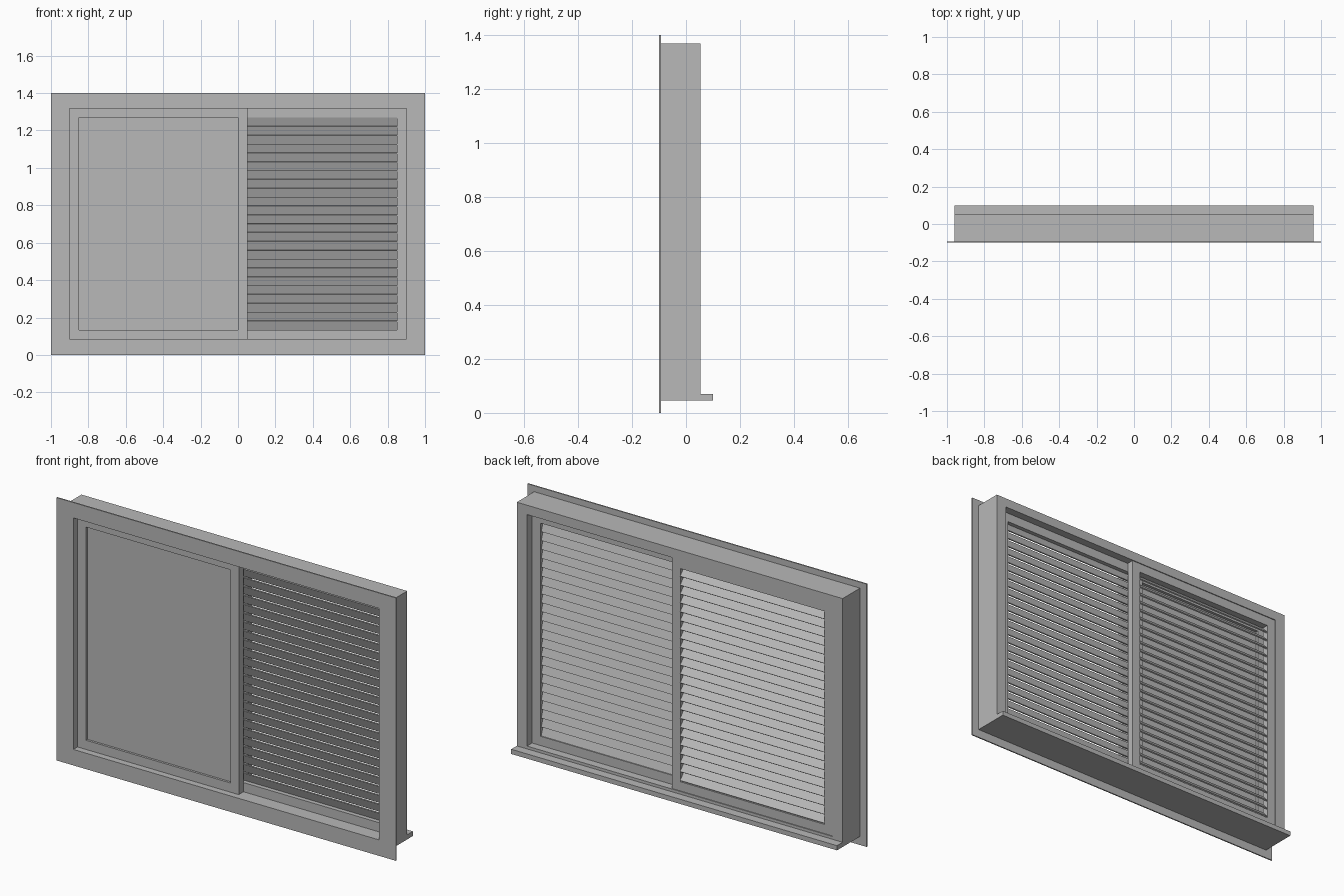
import bpy
import bmesh
from math import radians
from mathutils import Matrix, Vector

old = bpy.data.objects.get("Cube")
if old:
    bpy.data.objects.remove(old, do_unlink=True)

grey = bpy.data.materials.new("plain_grey")
grey.use_nodes = True
colour = (0.48, 0.48, 0.48, 1)
grey.diffuse_color = colour
grey.node_tree.nodes["Principled BSDF"].inputs["Base Color"].default_value = colour


def finish(name, bm):
    bmesh.ops.recalc_face_normals(bm, faces=bm.faces)
    mesh = bpy.data.meshes.new(name)
    bm.to_mesh(mesh)
    bm.free()
    mesh.materials.append(grey)
    obj = bpy.data.objects.new(name, mesh)
    bpy.context.collection.objects.link(obj)
    return obj


def box(name, x, y, z, tilt=0):
    """Box from (min, max) pairs, tilted about its own x axis."""
    size = [b - a for a, b in (x, y, z)]
    centre = Vector([(a + b) / 2 for a, b in (x, y, z)])
    bm = bmesh.new()
    bmesh.ops.create_cube(bm, size=1, matrix=Matrix.Translation(centre)
                          @ Matrix.Rotation(tilt, 4, 'X')
                          @ Matrix.Diagonal((*size, 1)))
    return finish(name, bm)


def ring(name, outer_x, outer_z, inner_x, inner_z, y):
    """Rectangular frame with a rectangular opening."""
    bm = bmesh.new()
    loops = []
    for xs, zs, depth in ((outer_x, outer_z, y[0]), (outer_x, outer_z, y[1]),
                          (inner_x, inner_z, y[1]), (inner_x, inner_z, y[0])):
        corners = ((xs[0], zs[0]), (xs[1], zs[0]), (xs[1], zs[1]), (xs[0], zs[1]))
        loops.append([bm.verts.new((cx, depth, cz)) for cx, cz in corners])
    for k in range(4):
        a, b = loops[k], loops[(k + 1) % 4]
        for i in range(4):
            j = (i + 1) % 4
            bm.faces.new((a[i], a[j], b[j], b[i]))
    return finish(name, bm)


# Fixed surround: thin front trim, deep frame and projecting back sill
opening_x, opening_z = (-0.9, 0.9), (0.085, 1.318)
ring("front_trim", (-1, 1), (0, 1.4), opening_x, opening_z, (-0.1, -0.093))
ring("window_frame", (-0.96, 0.96), (0.045, 1.368), opening_x, opening_z, (-0.093, 0.053))
box("back_sill", (-0.96, 0.96), (0.053, 0.1), (0.045, 0.07))

# Sliding leaves on three tracks
border = 0.049
pane_z = (opening_z[0] + border, opening_z[1] - border)


def leaf(name, x, y):
    inner = (x[0] + 0.05, x[1] - 0.05)
    ring(name, x, opening_z, inner, pane_z, y)
    return inner


def louvres(name, x, y_mid, length, tilt, count=24):
    pitch = (pane_z[1] - pane_z[0]) / count
    z = pane_z[0] + pitch / 2
    slat = box(name, x, (y_mid - 0.003, y_mid + 0.003),
               (z - length / 2, z + length / 2), radians(tilt))
    array = slat.modifiers.new("repeat", 'ARRAY')
    array.count = count
    array.use_relative_offset = False
    array.use_constant_offset = True
    array.constant_offset_displace = (0, 0, pitch)


# Front track: solid pane
inner = leaf("pane_leaf", (-0.9, 0.05), (-0.065, -0.027))
box("pane", inner, (-0.053, -0.043), pane_z)

# Middle track: nearly closed louvres
inner = leaf("closed_shutter_leaf", (-0.05, 0.9), (-0.025, 0.01))
louvres("closed_slats", inner, -0.007, 0.052, 20)

# Back track: open louvres
inner = leaf("open_shutter_leaf", (-0.9, 0.05), (0.012, 0.048))
louvres("open_slats", inner, 0.03, 0.05, 42)
